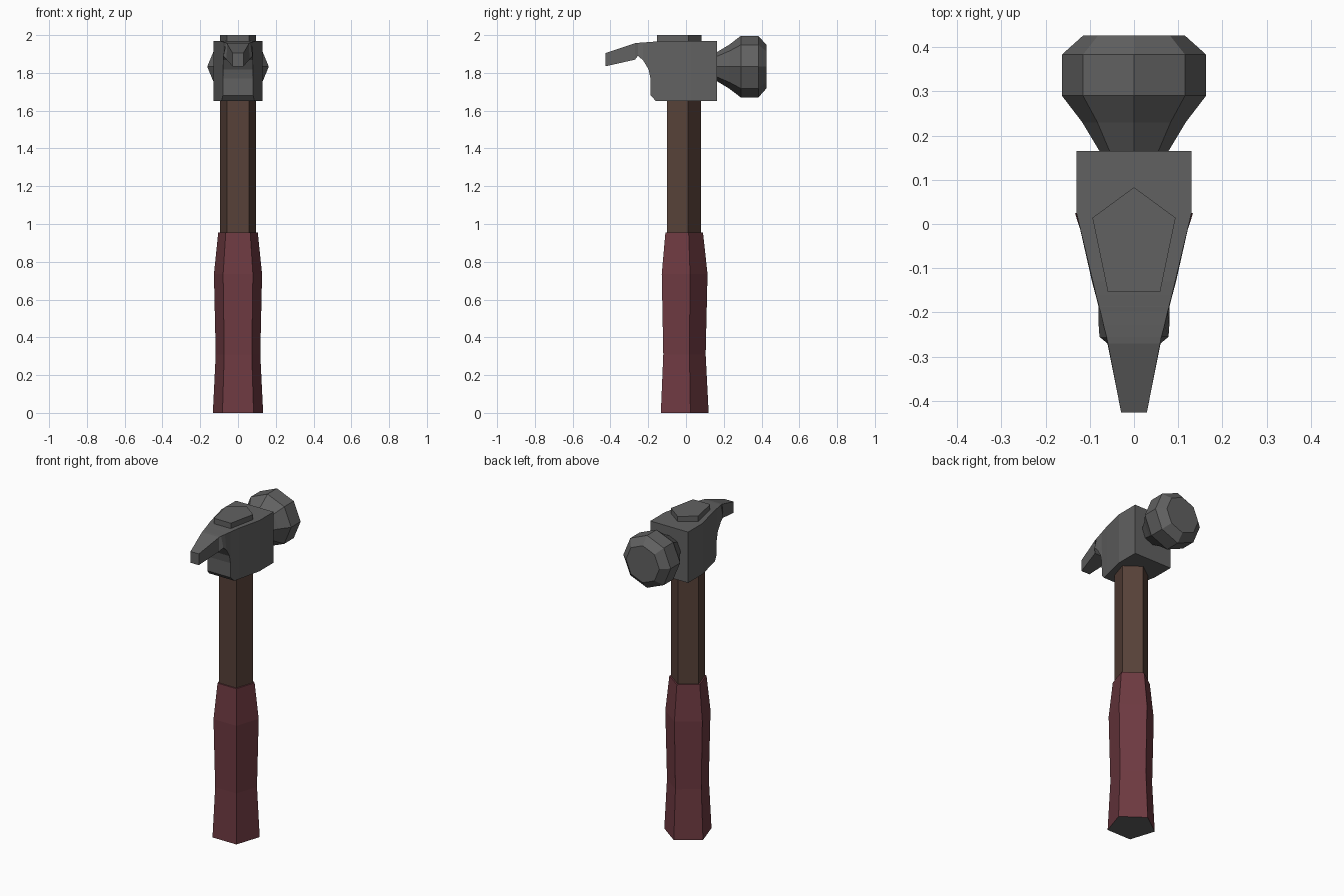
import bpy, bmesh, math

if "Cube" in bpy.data.objects:
    bpy.data.objects.remove(bpy.data.objects["Cube"])


def material(name, rgb):
    m = bpy.data.materials.new(name)
    m.diffuse_color = (*rgb, 1)
    m.use_nodes = True
    m.node_tree.nodes["Principled BSDF"].inputs["Base Color"].default_value = m.diffuse_color
    return m


METAL = material("dark grey metal", (0.120, 0.120, 0.120))
WOOD = material("brown wood", (0.095, 0.053, 0.040))
RED = material("dark red grip", (0.155, 0.042, 0.053))


def loft(name, rings, mats):
    """Join rings of points into a closed flat-shaded solid."""
    bm = bmesh.new()
    loops = [[bm.verts.new(p) for p in ring] for ring in rings]
    n = len(loops[0])
    for a, b in zip(loops, loops[1:]):
        for i in range(n):
            j = (i + 1) % n
            bm.faces.new((a[i], a[j], b[j], b[i]))
    bm.faces.new(loops[0])
    bm.faces.new(loops[-1])
    bmesh.ops.recalc_face_normals(bm, faces=bm.faces[:])
    mesh = bpy.data.meshes.new(name)
    bm.to_mesh(mesh)
    bm.free()
    for m in mats:
        mesh.materials.append(m)
    ob = bpy.data.objects.new(name, mesh)
    bpy.context.collection.objects.link(ob)
    return ob


def pentagon(r, z, cy=-0.02):
    """Pentagon with its point towards the back (+y)."""
    angles = [math.pi / 2 + k * math.tau / 5 for k in range(5)]
    return [(r * math.cos(a), cy + r * math.sin(a), z) for a in angles]


# Red grip with a grey butt face underneath
grip = loft("grip", [pentagon(r, z) for r, z in
                     ((0.14, 0), (0.124, 0.31), (0.134, 0.735), (0.11, 0.955))],
            [RED, METAL])
for f in grip.data.polygons:
    if f.normal.z < -0.9:
        f.material_index = 1

# Wooden shaft
loft("shaft", [pentagon(0.1, 0.94), pentagon(0.1, 1.75)], [WOOD])

# Raised pentagonal cap over the handle
cap = [(0, 0.083), (-0.094, 0.014), (-0.059, -0.154), (0.059, -0.154), (0.094, 0.014)]
loft("head_cap", [[(x, y, z) for x, y in cap] for z in (1.9, 2.0)], [METAL])

# Head body and claw: stations of (y, top z, bottom z, top half width, bottom half width)
stations = [
    (0.165, 1.968, 1.652, 0.130, 0.130),
    (0.025, 1.968, 1.652, 0.130, 0.130),
    (-0.130, 1.968, 1.652, 0.093, 0.095),
    (-0.160, 1.966, 1.652, 0.086, 0.087),
    (-0.187, 1.964, 1.680, 0.079, 0.080),
    (-0.188, 1.964, 1.770, 0.079, 0.080),
    (-0.198, 1.963, 1.818, 0.076, 0.080),
    (-0.228, 1.961, 1.868, 0.069, 0.080),
    (-0.255, 1.959, 1.890, 0.062, 0.078),
    (-0.270, 1.957, 1.870, 0.059, 0.060),
    (-0.426, 1.905, 1.835, 0.029, 0.029),
]
loft("head_and_claw", [[(-wt, y, zt), (wt, y, zt), (wb, y, zb), (-wb, y, zb)]
                       for y, zt, zb, wt, wb in stations], [METAL])

# Eight-sided striking face and neck, turned about the y axis
profile = [(0.10, 0.076), (0.165, 0.078), (0.230, 0.117), (0.290, 0.163),
           (0.383, 0.163), (0.426, 0.115)]
loft("striking_face", [[(r * math.cos(k * math.tau / 8), y,
                         1.833 + r * math.sin(k * math.tau / 8)) for k in range(8)]
                       for y, r in profile], [METAL])
